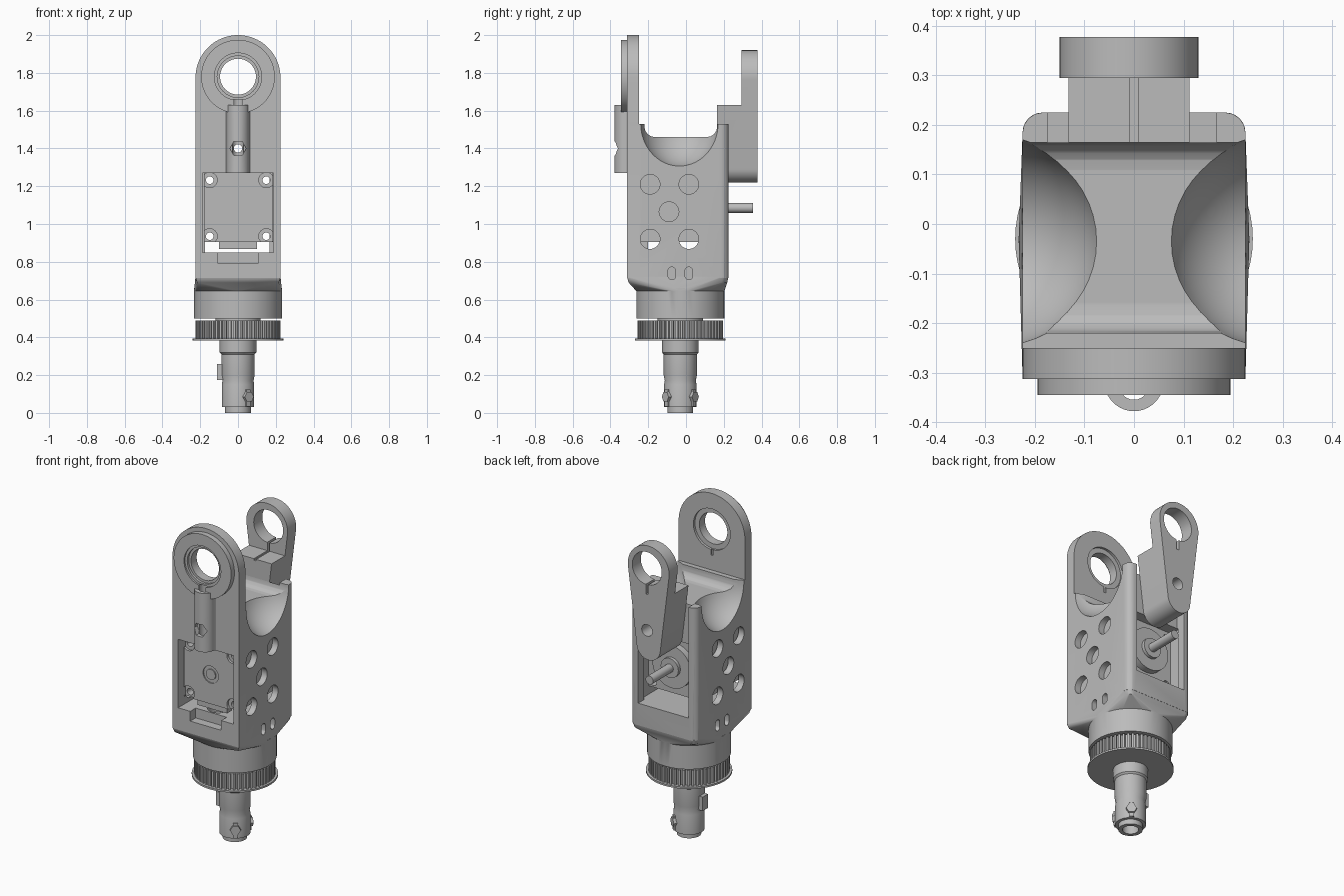
import bpy, bmesh
from math import sin, cos, pi, radians
from mathutils import Vector

if "Cube" in bpy.data.objects:
    bpy.data.objects.remove(bpy.data.objects["Cube"], do_unlink=True)

grey = bpy.data.materials.new("machined_grey")
grey.use_nodes = True
grey.diffuse_color = (0.5, 0.5, 0.5, 1)
grey.node_tree.nodes["Principled BSDF"].inputs["Base Color"].default_value = (0.5, 0.5, 0.5, 1)

AXIS_Y = -0.03   # the lower shaft axis
PIVOT = 1.78     # height of the upper pivot
MOTOR = 1.085    # height of the motor axis


def arc(cx, cy, r, a0, a1, n=24):
    return [(cx + r * cos(a0 + (a1 - a0) * i / n), cy + r * sin(a0 + (a1 - a0) * i / n))
            for i in range(n + 1)]


def circle(cx, cy, r, n=48):
    return arc(cx, cy, r, 0, 2 * pi, n)[:-1]


def rect(a0, a1, b0, b1):
    return [(a0, b0), (a1, b0), (a1, b1), (a0, b1)]


def finish(name, bm):
    bmesh.ops.recalc_face_normals(bm, faces=bm.faces)
    mesh = bpy.data.meshes.new(name)
    bm.to_mesh(mesh)
    bm.free()
    mesh.materials.append(grey)
    ob = bpy.data.objects.new(name, mesh)
    bpy.context.collection.objects.link(ob)
    return ob


def prism(name, pts, axis, lo, hi, bevel=0, rule=None, segments=4):
    """Extrude a 2D profile along an axis, rounding the edges picked by rule."""
    place = {"x": lambda p, h: (h, p[0], p[1]), "y": lambda p, h: (p[0], h, p[1]),
             "z": lambda p, h: (p[0], p[1], h)}[axis]
    bm = bmesh.new()
    a = [bm.verts.new(place(p, lo)) for p in pts]
    b = [bm.verts.new(place(p, hi)) for p in pts]
    bm.faces.new(a)
    bm.faces.new(b)
    for i in range(len(pts)):
        j = (i + 1) % len(pts)
        bm.faces.new((a[i], a[j], b[j], b[i]))
    if bevel:
        edges = [e for e in bm.edges if rule(e.verts[0].co, e.verts[1].co)]
        bmesh.ops.bevel(bm, geom=edges, offset=bevel, segments=segments, profile=0.5, affect="EDGES")
    return finish(name, bm)


def combine(ob, others, operation="DIFFERENCE"):
    """Apply booleans to ob and discard the helpers."""
    for other in others:
        other.hide_render = True
        mod = ob.modifiers.new("cut", "BOOLEAN")
        mod.operation, mod.solver, mod.object = operation, "EXACT", other
        bpy.context.view_layer.objects.active = ob
        bpy.ops.object.modifier_apply(modifier=mod.name)
        bpy.data.objects.remove(other, do_unlink=True)
    return ob


def drill(pts, axis, lo, hi, **kw):
    return prism("cutter", pts, axis, lo, hi, **kw)


def on_plane(i, v):
    return lambda p, q: abs(p[i] - v) < 1e-4 and abs(q[i] - v) < 1e-4


# Housing: box, tall pivot plate, round neck and the blend between them
shell = prism("housing", rect(-0.225, 0.225, -0.3, 0.225), "z", 0.715, 1.53, 0.04,
              lambda p, q: p.y > 0 and q.y > 0 and abs(p.z - q.z) > 0.1)
plate = prism("plate", arc(0, 1.775, 0.225, 0, pi, 40) + [(-0.225, 0.715), (0.225, 0.715)],
              "y", -0.313, -0.25)
bm = bmesh.new()
for x, y in circle(0, AXIS_Y, 0.233, 64):
    bm.verts.new((x, y, 0.645))
for x, y in rect(-0.225, 0.225, -0.313, -0.27) + arc(0.185, 0.185, 0.04, 0, pi / 2, 6) \
        + arc(-0.185, 0.185, 0.04, pi / 2, pi, 6):
    inset = 0.02
    bm.verts.new((x * 0.96, y * 0.97, 0.69))
    bm.verts.new((x, y, 0.72))
bmesh.ops.convex_hull(bm, input=bm.verts)
blend = finish("blend", bm)
neck = prism("neck", circle(0, AXIS_Y, 0.233, 64), "z", 0.5, 0.66)
disc = prism("pivot_boss", circle(0, PIVOT, 0.195, 64), "y", -0.345, -0.3, 0.012, on_plane(1, -0.345), 3)
ridge = prism("ridge", arc(0, -0.318, 0.06, pi, 2 * pi, 20) + [(0.075, -0.3), (-0.075, -0.3)],
              "z", 1.27, 1.63)
combine(shell, [plate, blend, neck, disc, ridge], "UNION")

# Saddle between the ears, with a rounded scoop on each side
cuts = [drill(rect(-0.22, 0.165, 1.46, 1.7), "x", -0.4, 0.4, bevel=0.055,
              rule=lambda p, q: on_plane(2, 1.46)(p, q) and abs(p.x - q.x) > 0.1)]
for s in (-1, 1):
    bm = bmesh.new()
    bmesh.ops.create_uvsphere(bm, u_segments=48, v_segments=32, radius=1)
    bmesh.ops.scale(bm, vec=(0.215, 0.212, 0.232), verts=bm.verts)
    bmesh.ops.translate(bm, vec=(s * 0.28, -0.035, 1.531), verts=bm.verts)
    cuts.append(finish("scoop", bm))

# Motor bay, rear window, cable notch, pivot bore and cross bolt
cuts += [
    drill(rect(-0.187, 0.187, 0.85, 1.27), "y", -0.5, 0.17),
    drill(rect(-0.175, 0.167, 0.85, 1.7), "y", 0.165, 0.4),
    drill(rect(-0.105, 0.105, 0.79, 0.86), "y", -0.5, -0.26),
    drill(circle(0, AXIS_Y - 0.16, 0.06, 32), "z", 0.8, 0.9),
    drill(circle(0, PIVOT, 0.095), "y", -0.5, -0.1),
    drill(circle(0, PIVOT, 0.125), "y", -0.5, -0.335),
    drill(circle(0, PIVOT, 0.11), "y", -0.5, -0.32),
    drill(circle(0, PIVOT, 0.125), "y", -0.265, -0.2),
    drill(circle(0, 1.4, 0.022, 24), "y", -0.5, 0.5),
    drill(circle(0, 1.4, 0.043, 6), "y", -0.5, -0.335),
    drill(circle(0, -0.325, 0.03, 24), "z", 1.2, 1.66),
    drill(rect(-0.007, 0.007, 1.62, 1.7), "y", -0.26, -0.2),
]

# Side lightening holes and cable slots, through both walls
for y, z in ((-0.19, 1.21), (0.015, 1.21), (-0.09, 1.065), (-0.19, 0.92), (0.015, 0.92)):
    cuts.append(drill(circle(y, z, 0.052, 32), "x", -0.3, 0.3))
for y in (-0.075, 0.015):
    slot = arc(y, 0.752, 0.02, 0, pi, 10) + arc(y, 0.725, 0.02, pi, 2 * pi, 10)
    for s in (-1, 1):
        cuts.append(drill(slot, "x", s * 0.225 - 0.06, s * 0.225 + 0.06))
combine(shell, cuts)

# Rear fork arm: tapered outline, thick below and thin around its bore
tilt = 0.125
outline = arc(-0.01, PIVOT, 0.14, -tilt, pi + tilt, 32) + arc(-0.01, 1.3, 0.08, pi + tilt, 2 * pi - tilt, 20)
fork = prism("fork_arm", outline, "y", 0.165, 0.378, 0.03, on_plane(1, 0.378))
combine(fork, [
    drill(rect(-0.3, 0.3, 1.63, 2.1), "y", 0.1, 0.295),
    drill(circle(0, PIVOT, 0.1), "y", 0.1, 0.5),
    drill(rect(-0.008, 0.008, 1.62, 1.72), "y", 0.1, 0.5),
    drill(circle(0, 1.4, 0.036, 32), "y", 0.1, 0.5),
])

# Motor with corner screw holes, front boss, rear disc and output shaft
motor = prism("motor", rect(-0.18, 0.184, 0.905, 1.27), "y", -0.265, 0.1)
screws = [(x, z) for x in (-0.15, 0.15) for z in (0.935, 1.232)]
combine(motor, [drill(circle(x, z, 0.04, 32), "y", -0.4, -0.25) for x, z in screws]
        + [drill(circle(x, z, 0.02, 20), "y", -0.4, 0.4) for x, z in screws]
        + [drill(circle(0, MOTOR, 0.052, 32), "y", -0.4, -0.258)])
prism("motor_front_boss", circle(0, MOTOR, 0.032, 32), "y", -0.265, -0.25)
prism("motor_connector", rect(-0.1, 0.1, 0.868, 0.91), "y", -0.25, -0.2)
prism("motor_rear_disc", circle(0, MOTOR, 0.13), "y", 0.09, 0.14)
prism("motor_rear_collar", circle(0, MOTOR, 0.06, 32), "y", 0.13, 0.16)
prism("motor_shaft", circle(0, MOTOR, 0.026, 24), "y", 0.1, 0.355)

# Toothed pulley with its flange
teeth = 56
gear = []
for i in range(teeth):
    for k, r in ((0, 0.226), (0.5, 0.226), (0.56, 0.211), (0.94, 0.211)):
        a = 2 * pi * (i + k) / teeth
        gear.append((r * cos(a), AXIS_Y + r * sin(a)))
prism("pulley", gear, "z", 0.39, 0.49)
prism("pulley_flange", circle(0, AXIS_Y, 0.24, 64), "z", 0.383, 0.394)
prism("pulley_spacer", circle(0, AXIS_Y, 0.12), "z", 0.485, 0.505)

# Hollow stepped shaft, turned around the vertical axis
profile = [(0.045, 0), (0.068, 0), (0.068, 0.03), (0.086, 0.03), (0.086, 0.15), (0.082, 0.17),
           (0.088, 0.2), (0.088, 0.31), (0.097, 0.32), (0.097, 0.385), (0.045, 0.385)]
bm = bmesh.new()
ring = [bm.verts.new((r, 0, z)) for r, z in profile]
edges = [bm.edges.new((ring[i], ring[(i + 1) % len(ring)])) for i in range(len(ring))]
bmesh.ops.spin(bm, geom=ring + edges, cent=(0, 0, 0), axis=(0, 0, 1), angle=2 * pi,
               steps=48, use_merge=True)
bmesh.ops.remove_doubles(bm, verts=bm.verts, dist=1e-5)
bmesh.ops.translate(bm, vec=(0, AXIS_Y, 0), verts=bm.verts)
finish("lower_shaft", bm)
prism("shaft_key", rect(AXIS_Y - 0.025, AXIS_Y + 0.025, 0.175, 0.26), "x", -0.11, -0.07)
prism("shaft_plug", circle(0, AXIS_Y, 0.05, 32), "z", 0.3, 0.384)

# Clamp bolts near the shaft tip
for s, side in ((-1, "front"), (1, "rear")):
    direction = Vector((0.6, s * 0.8, 0))
    for part, pts, lo, hi in (("bolt", circle(0, 0.085, 0.03, 6), 0.08, 0.1),
                              ("tab", rect(-0.014, 0.014, 0.035, 0.125), 0.07, 0.093)):
        ob = prism(side + "_clamp_" + part, pts, "y", lo, hi)
        ob.rotation_euler.z = direction.to_2d().angle_signed(Vector((0, 1)))
        ob.location.y = AXIS_Y

# Smooth the curved surfaces and keep machined edges crisp
for ob in bpy.context.collection.objects:
    ob.select_set(ob.type == "MESH")
bpy.context.view_layer.objects.active = shell
bpy.ops.object.shade_smooth_by_angle(angle=radians(30))
